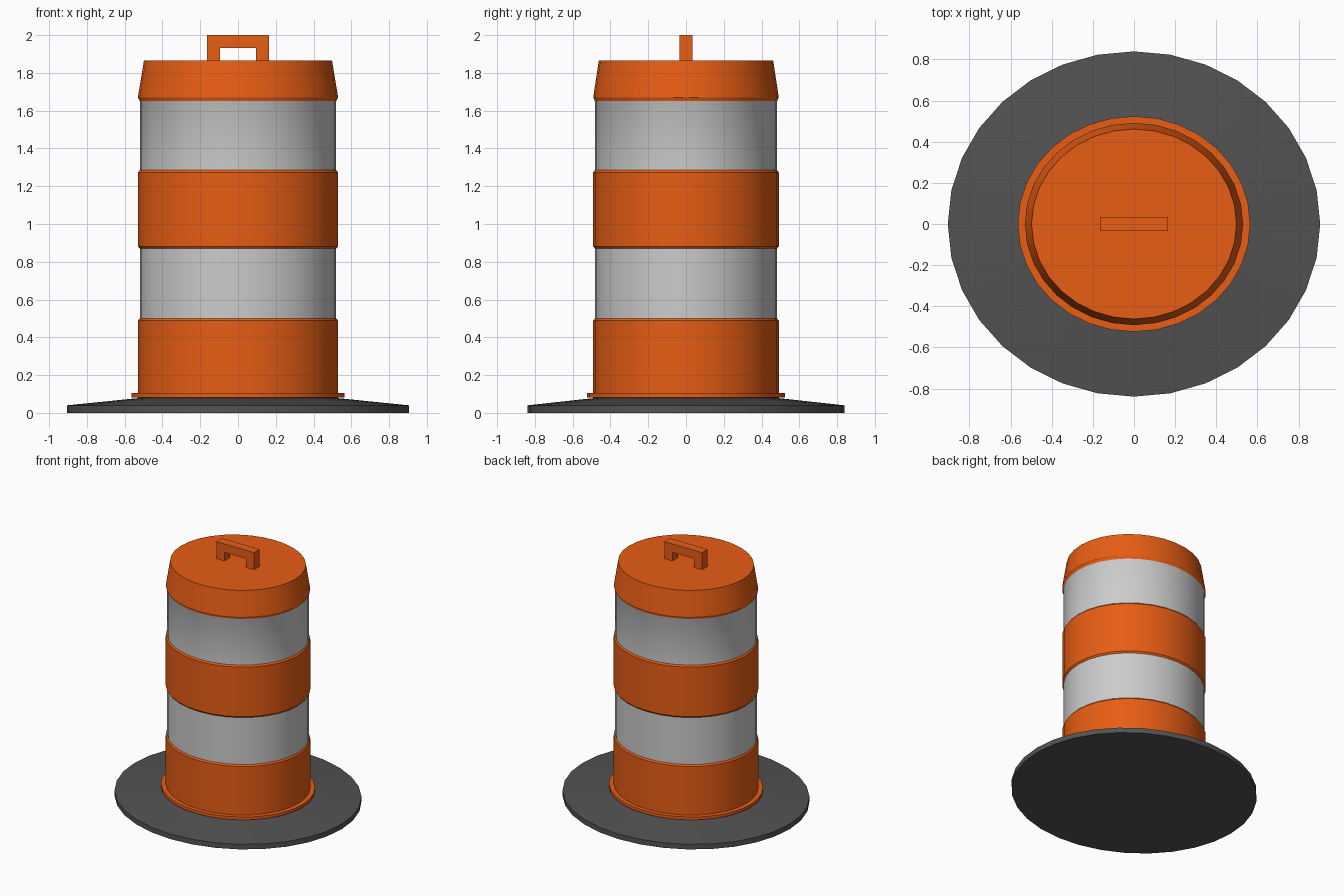
import bpy, bmesh, math

if "Cube" in bpy.data.objects:
    bpy.data.objects.remove(bpy.data.objects["Cube"])

SIDES = 32
SQUASH = 0.927  # the drum is slightly oval, narrower in y


def material(name, rgb):
    m = bpy.data.materials.new(name)
    m.diffuse_color = (*rgb, 1)
    m.use_nodes = True
    m.node_tree.nodes["Principled BSDF"].inputs["Base Color"].default_value = m.diffuse_color
    return m


ORANGE = material("orange_plastic", (0.8, 0.11, 0.007))
WHITE = material("reflective_white", (0.61, 0.61, 0.61))
RUBBER = material("dark_rubber", (0.085, 0.085, 0.085))


def finish(name, bm, mats, smooth=True):
    bmesh.ops.recalc_face_normals(bm, faces=bm.faces)
    me = bpy.data.meshes.new(name)
    bm.to_mesh(me)
    bm.free()
    for m in mats:
        me.materials.append(m)
    ob = bpy.data.objects.new(name, me)
    bpy.context.collection.objects.link(ob)
    if smooth:
        bpy.ops.object.select_all(action='DESELECT')
        ob.select_set(True)
        bpy.context.view_layer.objects.active = ob
        bpy.ops.object.shade_smooth_by_angle(angle=math.radians(30))
    return ob


def lathe(name, profile, mats):
    """Spin (radius, z, material index of the wall above) into a capped oval solid."""
    bm = bmesh.new()
    rings = []
    for r, z, _ in profile:
        angles = [2 * math.pi * i / SIDES for i in range(SIDES)]
        rings.append([bm.verts.new((r * math.cos(a), r * SQUASH * math.sin(a), z)) for a in angles])
    for k in range(len(rings) - 1):
        for i in range(SIDES):
            j = (i + 1) % SIDES
            f = bm.faces.new((rings[k][i], rings[k][j], rings[k + 1][j], rings[k + 1][i]))
            f.material_index = profile[k][2]
    bm.faces.new(rings[0][::-1])
    bm.faces.new(rings[-1])
    return finish(name, bm, mats)


# Weighted rubber base with a gently sloping top
lathe("rubber_base", [(0.905, 0, 0), (0.905, 0.04, 0), (0.53, 0.078, 0), (0.53, 0.084, 0)], [RUBBER])

# Drum: foot flange, alternating raised orange and recessed white bands, tapered cap
R, W = 0.53, 0.52
drum = [(0.565, 0.082, 0), (0.565, 0.105, 0), (R, 0.105, 0)]
for low, high in ((0.50, 0.87), (1.285, 1.65)):
    drum += [(R, low - 0.012, 0), (W, low, 1), (W, high, 0), (R, high + 0.012, 0)]
drum[-1] = (R, 1.67, 0)
drum += [(0.498, 1.865, 0)]
lathe("drum_body", drum, [ORANGE, WHITE])

# Carry handle: a square arch extruded through its depth
arch = [(-0.165, 1.865), (-0.165, 2.0), (0.165, 2.0), (0.165, 1.865),
        (0.095, 1.865), (0.095, 1.933), (-0.095, 1.933), (-0.095, 1.865)]
bm = bmesh.new()
face = bm.faces.new([bm.verts.new((x, -0.035, z)) for x, z in arch])
out = bmesh.ops.extrude_face_region(bm, geom=[face], use_keep_orig=True)
new_verts = [v for v in out["geom"] if isinstance(v, bmesh.types.BMVert)]
bmesh.ops.translate(bm, verts=new_verts, vec=(0, 0.07, 0))
finish("carry_handle", bm, [ORANGE], smooth=False)
